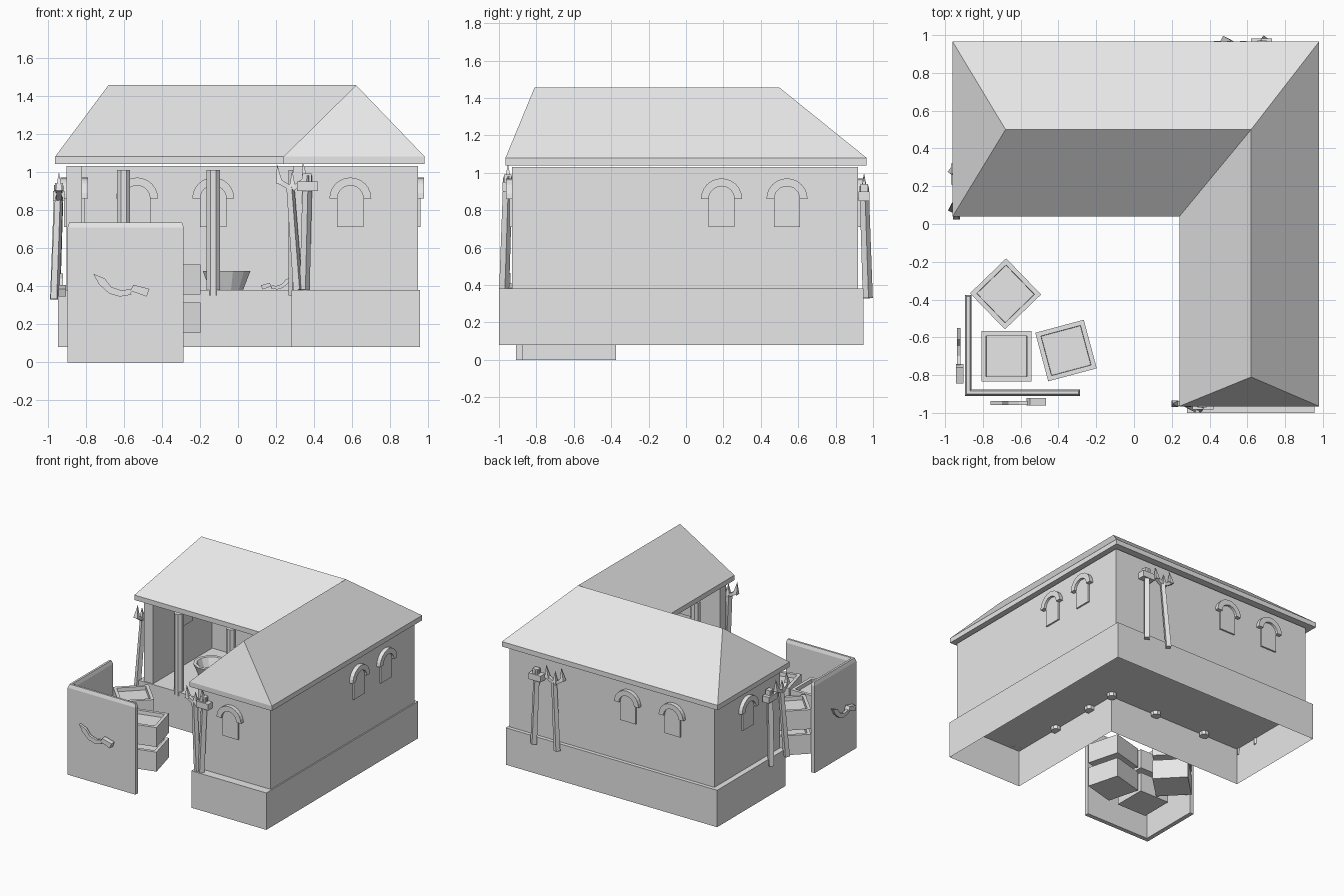
import bpy, bmesh, math
from mathutils import Matrix, Vector

cube = bpy.data.objects.get("Cube")
if cube:
    bpy.data.objects.remove(cube, do_unlink=True)

grey = bpy.data.materials.new("plain_grey")
grey.use_nodes = True
GREY = (0.8, 0.8, 0.8, 1)
grey.diffuse_color = GREY
grey.node_tree.nodes["Principled BSDF"].inputs["Base Color"].default_value = GREY


def finish(name, bm, matrix=None, fix=True):
    if fix:
        bmesh.ops.recalc_face_normals(bm, faces=bm.faces[:])
    me = bpy.data.meshes.new(name)
    bm.to_mesh(me)
    bm.free()
    me.materials.append(grey)
    ob = bpy.data.objects.new(name, me)
    bpy.context.collection.objects.link(ob)
    if matrix is not None:
        ob.matrix_world = matrix
    return ob


def place(x, y, z=0, turn=0):
    """Parts are made facing -y, then turned about z."""
    return Matrix.Translation((x, y, z)) @ Matrix.Rotation(math.radians(turn), 4, 'Z')


def add_box(bm, lo, hi):
    lo, hi = Vector(lo), Vector(hi)
    m = Matrix.Translation((lo + hi) / 2) @ Matrix.Diagonal((*(hi - lo), 1))
    bmesh.ops.create_cube(bm, size=1, matrix=m)


def add_bar(bm, a, b, r1, r2, sides=4):
    a, b = Vector(a), Vector(b)
    d = b - a
    m = Matrix.Translation((a + b) / 2) @ d.to_track_quat('Z', 'Y').to_matrix().to_4x4()
    m = m @ Matrix.Rotation(math.pi / sides, 4, 'Z')
    bmesh.ops.create_cone(bm, cap_ends=True, segments=sides, radius1=r1, radius2=r2,
                          depth=d.length, matrix=m)


def add_slab(bm, outline, z0, z1):
    """Extrude a flat outline upward, return the top face."""
    face = bm.faces.new([bm.verts.new((x, y, z0)) for x, y in outline])
    res = bmesh.ops.extrude_face_region(bm, geom=[face])
    top = [g for g in res["geom"] if isinstance(g, bmesh.types.BMFace)][0]
    bmesh.ops.translate(bm, vec=(0, 0, z1 - z0),
                        verts=[g for g in res["geom"] if isinstance(g, bmesh.types.BMVert)])
    return top


def add_plate(bm, outline, y0, y1):
    """Extrude an upright x-z outline along y."""
    face = bm.faces.new([bm.verts.new((x, y0, z)) for x, z in outline])
    res = bmesh.ops.extrude_face_region(bm, geom=[face])
    bmesh.ops.translate(bm, vec=(0, y1 - y0, 0),
                        verts=[g for g in res["geom"] if isinstance(g, bmesh.types.BMVert)])


def ell(x0, x1, y0, y1, xi, yi):
    return [(x0, y1), (x0, yi), (xi, yi), (xi, y0), (x1, y0), (x1, y1)]


# Hollow plinth, open underneath
bm = bmesh.new()
add_slab(bm, ell(-0.945, 0.955, -1.0, 0.95, 0.28, 0.07), 0.08, 0.38)
bmesh.ops.recalc_face_normals(bm, faces=bm.faces[:])
bmesh.ops.delete(bm, geom=[f for f in bm.faces if f.calc_center_median().z < 0.09], context='FACES')
finish("plinth", bm, fix=False)

# Outer walls, with both courtyard sides left open
T = 0.08
WALL_L, WALL_R, WALL_F, WALL_B = -0.9, 0.945, -0.93, 0.92
bm = bmesh.new()
outline = [(WALL_L, 0.08), (WALL_L, WALL_B), (WALL_R, WALL_B), (WALL_R, WALL_F), (0.29, WALL_F),
           (0.29, WALL_F + T), (WALL_R - T, WALL_F + T), (WALL_R - T, WALL_B - T),
           (WALL_L + T, WALL_B - T), (WALL_L + T, 0.08)]
add_slab(bm, outline, 0.38, 1.03)
finish("walls", bm)

# Hipped roof over both wings
bm = bmesh.new()
eave = ell(-0.96, 0.98, -0.965, 0.965, 0.24, 0.04)
low = [bm.verts.new((x, y, 1.04)) for x, y in eave]
up = [bm.verts.new((x, y, 1.08)) for x, y in eave]
left, corner, front = [bm.verts.new((x, y, 1.455)) for x, y in ((-0.68, 0.5), (0.62, 0.5), (0.62, -0.81))]
bm.faces.new(low)
for i in range(6):
    j = (i + 1) % 6
    bm.faces.new((low[i], low[j], up[j], up[i]))
for f in ((up[0], up[1], left), (up[1], up[2], corner, left), (up[2], up[3], front, corner),
          (up[3], up[4], front), (up[4], up[5], corner, front), (up[5], up[0], left, corner)):
    bm.faces.new(f)
finish("roof", bm)

# Porch columns
for x, y in ((-0.6, 0.1), (-0.13, 0.1), (0.3, 0.1), (0.3, -0.16), (0.3, -0.55)):
    bm = bmesh.new()
    add_bar(bm, (0, 0, 0.35), (0, 0, 1.01), 0.037, 0.037, 8)
    finish("column", bm, place(x, y))


# Arched windows running through the walls
def window(x, y, turn):
    bm = bmesh.new()
    add_box(bm, (-0.07, -0.053, 0.71), (0.07, 0.053, 0.88))
    arc = [math.pi * i / 12 for i in range(13)]
    hood = [(0.11 * math.cos(a), 0.86 + 0.11 * math.sin(a)) for a in arc]
    hood += [(0.068 * math.cos(a), 0.86 + 0.068 * math.sin(a)) for a in reversed(arc)]
    add_plate(bm, hood, -0.072, 0.072)
    pane = [(0.07 * math.cos(a), 0.86 + 0.07 * math.sin(a)) for a in arc]
    add_plate(bm, pane, -0.053, 0.053)
    finish("window", bm, place(x, y, 0, turn))


H = T / 2
window(0.59, WALL_F + H, 0)
for y in (0.19, 0.54):
    window(WALL_R - H, y, 90)
for x in (-0.13, -0.53):
    window(x, WALL_B - H, 180)
window(WALL_L + H, 0.5, 270)


# Weapons leaning on the walls
def hammer(matrix):
    bm = bmesh.new()
    add_bar(bm, (0, -0.02, 0.0), (0.015, 0, 0.6), 0.027, 0.025)
    add_box(bm, (-0.04, -0.03, 0.52), (0.07, 0.03, 0.57))
    add_box(bm, (-0.012, -0.02, 0.57), (0.035, 0.02, 0.61))
    finish("hammer", bm, matrix)


def trident(matrix):
    bm = bmesh.new()
    add_bar(bm, (0.03, -0.02, 0.0), (-0.01, 0, 0.54), 0.026, 0.022)
    for x, z in ((-0.07, 0.57), (0.07, 0.58)):
        add_bar(bm, (0, 0, 0.53), (x, 0, z), 0.018, 0.018)
    for x, z, tip in ((-0.068, 0.56, -0.08), (0, 0.53, 0), (0.068, 0.57, 0.055)):
        add_bar(bm, (x, 0, z), (tip, 0, z + 0.1), 0.025, 0.0)
    finish("trident", bm, matrix)


trident(place(0.285, -0.952, 0.38, 0))
hammer(place(0.35, -0.952, 0.38, 0))
hammer(place(0.69, 0.952, 0.33, 180))
trident(place(0.51, 0.952, 0.33, 180))
hammer(place(-0.94, 0.28, 0.33, 270))
trident(place(-0.94, 0.11, 0.33, 270))

# Low fence with chamfered top
bm = bmesh.new()
top = add_slab(bm, [(-0.895, -0.375), (-0.895, -0.91), (-0.285, -0.91), (-0.285, -0.875),
                    (-0.86, -0.875), (-0.86, -0.375)], 0.0, 0.707)
bmesh.ops.recalc_face_normals(bm, faces=bm.faces[:])
bmesh.ops.inset_region(bm, faces=[top], thickness=0.013, depth=0.028)
finish("fence", bm)


# Curved swords
def sword(matrix):
    bm = bmesh.new()
    add_plate(bm, [(-0.15, 0.07), (-0.09, 0.045), (-0.055, 0.0), (0, -0.018), (0.045, -0.01),
                   (0.05, -0.04), (-0.01, -0.05), (-0.065, -0.035), (-0.12, 0.015)], -0.01, 0.01)
    add_plate(bm, [(0.04, -0.03), (0.06, 0.012), (0.145, -0.01), (0.13, -0.05), (0.06, -0.025)],
              -0.015, 0.025)
    finish("sword", bm, matrix)


sword(place(-0.61, -0.947, 0.395, 0))
sword(place(-0.928, -0.7, 0.395, 270))
sword(place(0.2, 0.5, 0.41, 180) @ Matrix.Scale(0.55, 4))

# Stacked crates with sunken lids
for x, y, turn in ((-0.68, -0.37, 44), (-0.675, -0.7, 0), (-0.36, -0.67, 15)):
    for z in (0.155, 0.355):
        bm = bmesh.new()
        s = 0.133
        top = add_slab(bm, [(-s, -s), (s, -s), (s, s), (-s, s)], 0, 0.158)
        bmesh.ops.recalc_face_normals(bm, faces=bm.faces[:])
        bmesh.ops.inset_region(bm, faces=[top], thickness=0.035)
        bmesh.ops.inset_region(bm, faces=[top], thickness=0.002, depth=-0.03)
        finish("crate", bm, place(x, y, z, turn))

# Bowls on the porch floor
for x, y in ((-0.06, 0.5), (-0.56, 0.45)):
    bm = bmesh.new()
    add_bar(bm, (0, 0, 0.38), (0, 0, 0.48), 0.09, 0.13, 12)
    bm.normal_update()
    lid = max(bm.faces, key=lambda f: f.calc_center_median().z)
    bmesh.ops.inset_region(bm, faces=[lid], thickness=0.025)
    bmesh.ops.inset_region(bm, faces=[lid], thickness=0.03, depth=-0.07)
    finish("bowl", bm, place(x, y))
